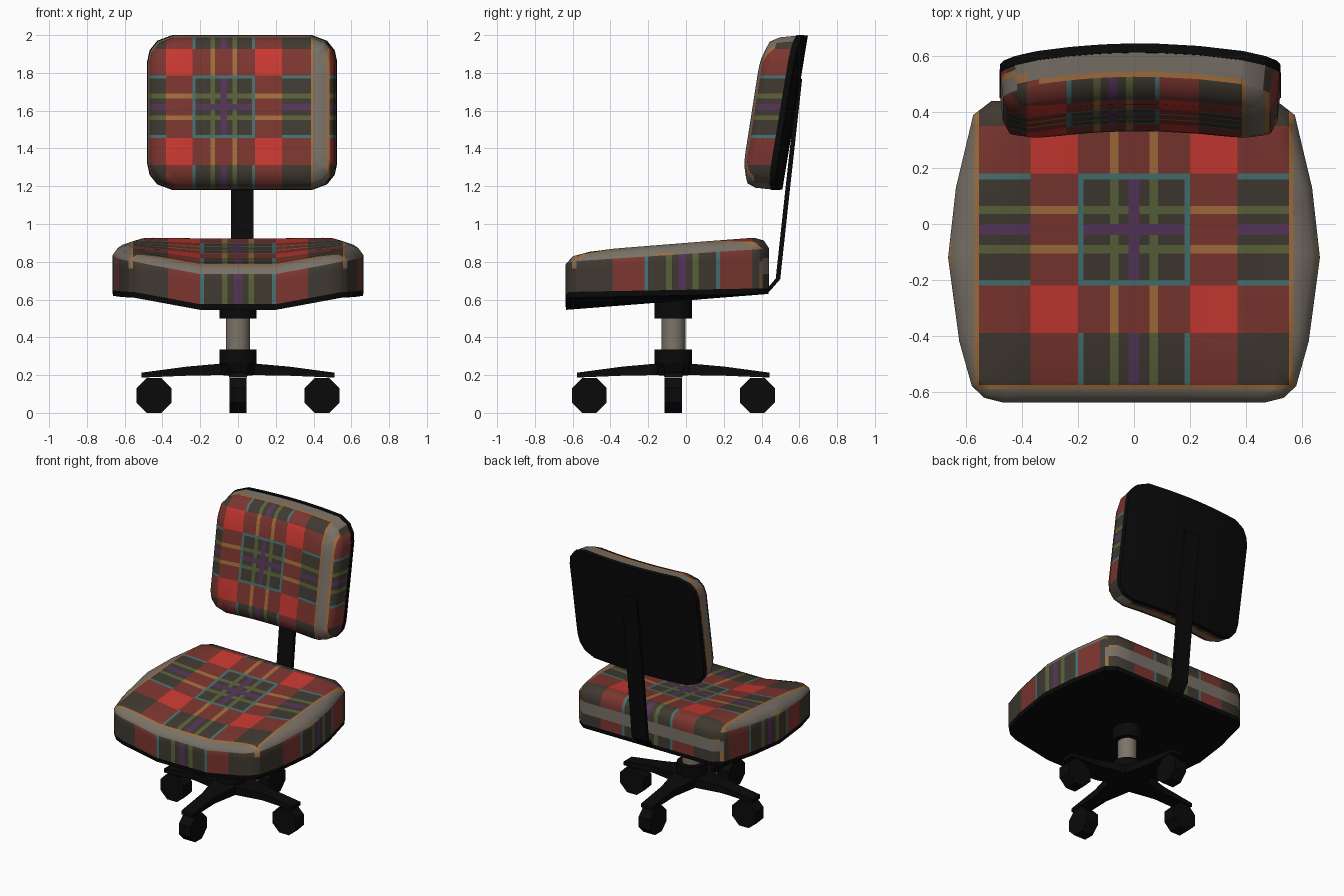
import bpy, bmesh, math
from mathutils import Matrix, Vector

if "Cube" in bpy.data.objects:
    bpy.data.objects.remove(bpy.data.objects["Cube"])

# ---------- materials ----------
COLOURS = {
    "black plastic": (0.003, 0.003, 0.003),
    "dark brown": (0.050, 0.041, 0.030),
    "dark red": (0.20, 0.036, 0.029),
    "bright red": (0.58, 0.040, 0.031),
    "orange": (0.36, 0.155, 0.045),
    "teal": (0.062, 0.165, 0.165),
    "green": (0.102, 0.122, 0.042),
    "purple": (0.092, 0.036, 0.100),
    "warm grey": (0.19, 0.165, 0.135),
    "post grey": (0.20, 0.175, 0.14),
}
NAMES = list(COLOURS)
MATS = []
for name, c in COLOURS.items():
    m = bpy.data.materials.new(name)
    m.diffuse_color = (*c, 1)
    m.use_nodes = True
    m.node_tree.nodes["Principled BSDF"].inputs["Base Color"].default_value = m.diffuse_color
    MATS.append(m)


def finish(bm, name, mats, smooth=None):
    me = bpy.data.meshes.new(name)
    bm.to_mesh(me)
    bm.free()
    for m in mats:
        me.materials.append(m)
    ob = bpy.data.objects.new(name, me)
    bpy.context.collection.objects.link(ob)
    if smooth:
        bpy.ops.object.select_all(action='DESELECT')
        ob.select_set(True)
        bpy.context.view_layer.objects.active = ob
        bpy.ops.object.shade_smooth_by_angle(angle=math.radians(smooth))
    return ob


# ---------- plaid pattern ----------
EDGES = [.02, .055, .085, .18, .2, .37, .555, .57, .655, .675]


def plaid(u, v):
    a, b = abs(u), abs(v)
    red = lambda t: .2 < t < .37
    if .57 < a < .655 or .57 < b < .655:
        return "warm grey"
    if .555 < a < .675 or .555 < b < .675:
        return "orange"
    for t, o in ((a, b), (b, a)):
        if .18 < t < .2 and not red(o):
            return "teal"
    for t, o in ((a, b), (b, a)):
        if t < .02 and not red(o):
            return "purple"
    for t, o in ((a, b), (b, a)):
        if .055 < t < .085:
            return "orange" if red(o) else "green"
    return ("dark brown", "dark red", "bright red")[red(a) + red(b)]


# ---------- cushions and their shells ----------
def pad(name, half, profile, bend, centre, scale, drops=None):
    """Stack inset outlines, cut along the plaid lines, colour, then bend."""
    outline = half + [(-x, y) for x, y in reversed(half)]
    w = max(x for x, y in half)
    ys = [y for x, y in half]
    my, h = (max(ys) + min(ys)) / 2, (max(ys) - min(ys)) / 2
    bm = bmesh.new()
    rings = []
    for z, i in profile:
        rings.append([bm.verts.new((x * (1 - i / w), my + (y - my) * (1 - i / h), z))
                      for x, y in outline])
    n = len(outline)
    for lo, hi in zip(rings, rings[1:]):
        for k in range(n):
            bm.faces.new((lo[k], lo[(k + 1) % n], hi[(k + 1) % n], hi[k]))
    bm.faces.new(rings[-1])
    top = profile[-1][0]
    if top < profile[0][0]:             # shells are stacked downwards
        bmesh.ops.reverse_faces(bm, faces=bm.faces[:])
    bm.normal_update()
    for f in bm.faces:                  # make every face look outwards
        if f.normal.dot(f.calc_center_median() - Vector((0, my, profile[0][0]))) < 0:
            f.normal_flip()

    def cut(co, no):
        bmesh.ops.bisect_plane(bm, geom=bm.verts[:] + bm.edges[:] + bm.faces[:],
                               dist=1e-4, plane_co=co, plane_no=no)
    for e in EDGES:
        for s in (-1, 1):
            cut((centre[0] + s * e * scale, 0, 0), (1, 0, 0))
            cut((0, centre[1] + s * e * scale, 0), (0, 1, 0))
    for d in drops or []:
        cut((0, 0, top - d), (0, 0, 1))
    bm.normal_update()
    if drops:
        for f in bm.faces:
            c, no = f.calc_center_median(), f.normal
            u, v = c.x - centre[0], c.y - centre[1]
            if abs(no.z) < .3:          # carry the cloth down the sides
                d, lim = top - c.z, .55 * scale
                if abs(no.x) > abs(no.y):
                    u = math.copysign(w, c.x) - centre[0] + math.copysign(d, c.x)
                    v = max(-lim, min(lim, v))
                else:
                    v += math.copysign(d, c.y - my)
                    u = max(-lim, min(lim, u)) if scale == 1 else u
            f.material_index = NAMES.index(plaid(u / scale, v / scale))
    for vt in bm.verts:
        vt.co = bend(*vt.co)
    return finish(bm, name, MATS if drops else MATS[:1], 55 if drops else 35)


def seat_bend(x, y, z):
    t = (.44 - y) / 1.08
    ramp = min(1, max(0, (abs(x) - .2) / .35))
    sag = .065 * t * (1 - ramp)
    return Vector((x, y, .66 - .02 * t + z * (1 - .24 * t if z > 0 else 1) - sag))


def back_bend(x, s, z):
    sag = .05 * (1 - (x / .5) ** 2)
    depth = z * (1 + .05 * s)
    return Vector((x + .022, .508 + .165 * s - depth + sag, 1.59 + s))


SEAT = [(.47, -.638), (.535, -.622), (.58, -.58), (.625, -.42), (.665, -.12),
        (.637, .13), (.575, .39), (.51, .44)]
BACK = [(.37, -.41), (.45, -.38), (.49, -.33), (.503, -.27),
        (.503, .27), (.49, .33), (.45, .38), (.37, .41)]

pad("seat_cushion", SEAT, [(0, 0), (.21, 0), (.255, .028), (.275, .08)],
    seat_bend, (0, -.02), 1, [.045, .065, .115, .13, .2])
pad("seat_shell", SEAT, [(0, 0), (-.03, .003)], seat_bend, (0, -.02), 1)
pad("backrest_cushion", BACK, [(.012, .003), (.1, .012), (.15, .035), (.178, .1)],
    back_bend, (-.097, .03), .83, [.083, .1, .13, .15])
pad("backrest_shell", BACK, [(.012, 0), (-.02, .002)], back_bend, (-.097, .03), .83)


# ---------- lofted rectangular bars ----------
def loft(bm, sections):
    rings = [[bm.verts.new(p) for p in s] for s in sections]
    for a, b in zip(rings, rings[1:]):
        for k in range(4):
            bm.faces.new((a[k], a[(k + 1) % 4], b[(k + 1) % 4], b[k]))
    bm.faces.new(rings[0])
    bm.faces.new(rings[-1])
    bmesh.ops.recalc_face_normals(bm, faces=bm.faces[:])


# backrest support bar, bent from a flat strip
path = [(.05, .61), (.44, .655), (.487, .71), (.54, 1.2), (.603, 1.77)]
bm = bmesh.new()
secs = []
for i, (y, z) in enumerate(path):
    p, q = Vector(path[max(i - 1, 0)]), Vector(path[min(i + 1, 4)])
    d = (q - p).normalized() * .012
    secs.append([(.022 + sx * .06, y + k * d.y, z - k * d.x)
                 for sx, k in ((-1, -1), (1, -1), (1, 1), (-1, 1))])
loft(bm, secs)
finish(bm, "backrest_bar", MATS[:1])

# ---------- column ----------
CY = -.067


def cylinder(name, r, z0, z1, mat):
    bm = bmesh.new()
    bmesh.ops.create_cone(bm, cap_ends=True, segments=14, radius1=r, radius2=r, depth=z1 - z0,
                          matrix=Matrix.Translation((0, CY, (z0 + z1) / 2)))
    finish(bm, name, [mat], 40)


cylinder("seat_mount", .1, .5, .61, MATS[0])
cylinder("gas_post", .064, .32, .52, MATS[9])
cylinder("base_hub", .1, .2, .335, MATS[0])

# ---------- four legs with casters ----------
for i in range(4):
    turn = Matrix.Translation((0, CY, 0)) @ Matrix.Rotation(i * math.pi / 2, 4, 'Z')
    bm = bmesh.new()
    loft(bm, [[(r, -w, lo), (r, w, lo), (r, w, hi), (r, -w, hi)] for r, w, lo, hi in
              ((.0, .1, .2, .262), (.1, .085, .2, .26), (.27, .05, .197, .245),
               (.51, .046, .187, .213))])
    bm.transform(turn)
    finish(bm, f"base_leg_{i + 1}", MATS[:1])

    bm = bmesh.new()
    bmesh.ops.create_cone(bm, cap_ends=True, segments=8, radius1=.1, radius2=.1, depth=.092,
                          matrix=Matrix.Rotation(math.pi / 8, 4, 'Z'))
    bm.transform(turn @ Matrix.Translation((.445, 0, .0925)) @ Matrix.Rotation(math.pi / 2, 4, 'X'))
    finish(bm, f"caster_{i + 1}", MATS[:1])
